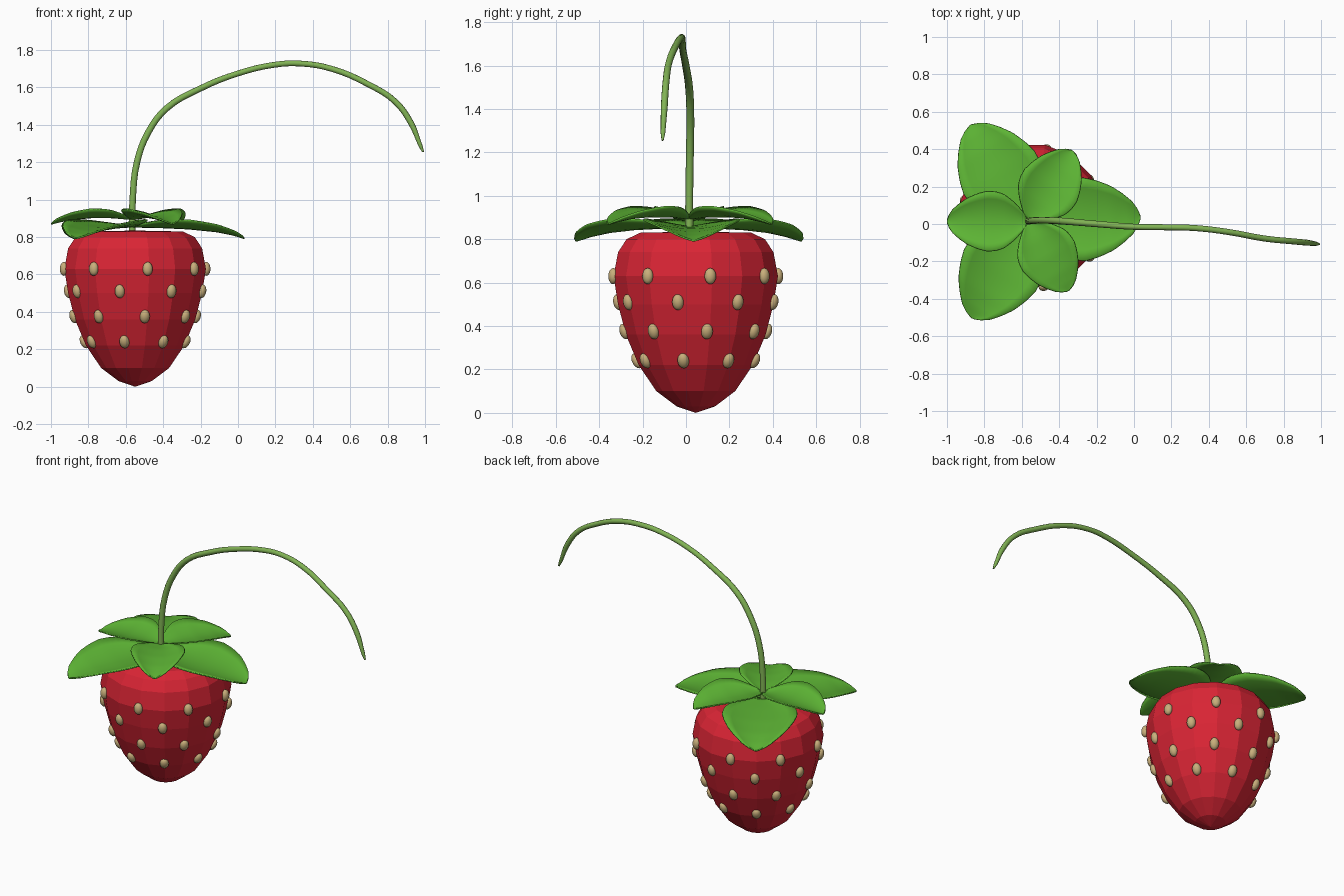
import bpy, bmesh
from math import sin, cos, pi, radians, atan2
from mathutils import Matrix, Vector

if "Cube" in bpy.data.objects:
    bpy.data.objects.remove(bpy.data.objects["Cube"])

CX, CY = -0.55, 0.045


def material(name, rgb):
    m = bpy.data.materials.new(name)
    m.diffuse_color = (*rgb, 1)
    m.use_nodes = True
    m.node_tree.nodes["Principled BSDF"].inputs["Base Color"].default_value = m.diffuse_color
    return m


RED = material("berry_red", (0.70, 0.018, 0.035))
LEAF = material("leaf_green", (0.11, 0.46, 0.035))
STEM = material("stem_green", (0.22, 0.45, 0.09))
SEED = material("seed_tan", (0.58, 0.43, 0.20))


def add(name, bm, mat, smooth):
    bmesh.ops.recalc_face_normals(bm, faces=bm.faces)
    for f in bm.faces:
        f.smooth = smooth
    me = bpy.data.meshes.new(name)
    bm.to_mesh(me)
    bm.free()
    me.materials.append(mat)
    ob = bpy.data.objects.new(name, me)
    bpy.context.collection.objects.link(ob)
    return ob


def lerp(table, x):
    for (a, fa), (b, fb) in zip(table, table[1:]):
        if x <= b:
            return fa + (fb - fa) * (x - a) / (b - a)
    return table[-1][1]


# berry body: faceted 16-sided revolved profile (height, radius)
PROFILE = [(0.03, 0.09), (0.10, 0.185), (0.22, 0.268), (0.36, 0.328), (0.50, 0.365),
           (0.63, 0.386), (0.74, 0.365), (0.80, 0.325), (0.83, 0.26)]
bm = bmesh.new()
rings = []
for z, r in PROFILE:
    rings.append([bm.verts.new((CX + r * cos((k + .5) * pi / 8), CY + r * sin((k + .5) * pi / 8), z))
                  for k in range(16)])
bottom = bm.verts.new((CX, CY, 0.0))
top = bm.verts.new((CX, CY, 0.835))
for k in range(16):
    n = (k + 1) % 16
    bm.faces.new((bottom, rings[0][n], rings[0][k]))
    bm.faces.new((top, rings[-1][k], rings[-1][n]))
    for a, b in zip(rings, rings[1:]):
        bm.faces.new((a[k], a[n], b[n], b[k]))
add("berry_body", bm, RED, False)

# seeds: four staggered rows of eight
bm = bmesh.new()
for z, offset in [(0.63, 10), (0.51, 32), (0.375, 9), (0.24, 33)]:
    r = lerp(PROFILE, z)
    tilt = atan2(lerp(PROFILE, z + .05) - lerp(PROFILE, z - .05), 0.1)
    for k in range(8):
        a = radians(offset + 45 * k)
        mat = (Matrix.Translation((CX + r * cos(a), CY + r * sin(a), z)) @ Matrix.Rotation(a, 4, 'Z')
               @ Matrix.Rotation(tilt, 4, 'Y') @ Matrix.Diagonal((0.023, 0.027, 0.037, 1)))
        bmesh.ops.create_uvsphere(bm, u_segments=16, v_segments=10, radius=1, matrix=mat)
add("seeds", bm, SEED, True)

# leaves: cupped blades, half width along the length
WIDTH = [(0, .05), (.08, .27), (.17, .46), (.28, .64), (.38, .72), (.5, .74), (.62, .68),
         (.75, .57), (.85, .43), (.93, .29), (.98, .14), (1, .02)]


def leaf(name, angle, length, midline):
    bm = bmesh.new()
    a = radians(angle)
    rows = []
    for i in range(25):
        t = 1 - (1 - i / 24) ** 1.5
        w = lerp(WIDTH, t) * length * 0.5
        row = []
        for j in range(-4, 5):
            u = j / 4
            x, y = t * length, u * w
            z = lerp(midline, t) + 0.045 * u * u * w / (0.37 * length)
            row.append(bm.verts.new((-0.565 + x * cos(a) - y * sin(a),
                                     0.015 + x * sin(a) + y * cos(a), z)))
        rows.append(row)
    for p, q in zip(rows, rows[1:]):
        for j in range(8):
            bm.faces.new((p[j], q[j], q[j + 1], p[j + 1]))
    ob = add(name, bm, LEAF, True)
    mod = ob.modifiers.new("thickness", 'SOLIDIFY')
    mod.thickness = 0.008
    mod.offset = 0


LOW = [(0, .855), (.25, .852), (.5, .845), (.75, .83), (.9, .812), (1, .793)]
HIGH = [(0, .895), (.25, .905), (.5, .905), (.75, .895), (.9, .882), (1, .870)]
for i, a in enumerate((2, 121, 240)):
    leaf(f"lower_leaf_{i + 1}", a, 0.60, LOW)
for i, (a, l) in enumerate([(180, .435), (58, .445), (-60, .43)]):
    leaf(f"upper_leaf_{i + 1}", a, l, HIGH)

# stem: arching tapered tube
PATH = [(-.565, .015, .83, .019), (-.563, .015, 1.0, .018), (-.54, .018, 1.2, .018),
        (-.48, .02, 1.36, .018), (-.38, .015, 1.49, .018), (-.2, .0, 1.595, .017),
        (0, -.015, 1.675, .016), (.2, -.018, 1.722, .016), (.33, -.022, 1.728, .016),
        (.5, -.042, 1.70, .016), (.7, -.078, 1.615, .016), (.84, -.092, 1.525, .016),
        (.925, -.1, 1.41, .016), (.975, -.106, 1.29, .011), (.99, -.108, 1.255, .005)]
cu = bpy.data.curves.new("stem", 'CURVE')
cu.dimensions = '3D'
cu.bevel_depth = 1.0
cu.bevel_resolution = 3
cu.use_fill_caps = True
cu.resolution_u = 4
sp = cu.splines.new('BEZIER')
sp.bezier_points.add(len(PATH) - 1)
for p, (x, y, z, r) in zip(sp.bezier_points, PATH):
    p.co = (x, y, z)
    p.radius = r
    p.handle_left_type = p.handle_right_type = 'AUTO'
cu.materials.append(STEM)
bpy.context.collection.objects.link(bpy.data.objects.new("stem", cu))
